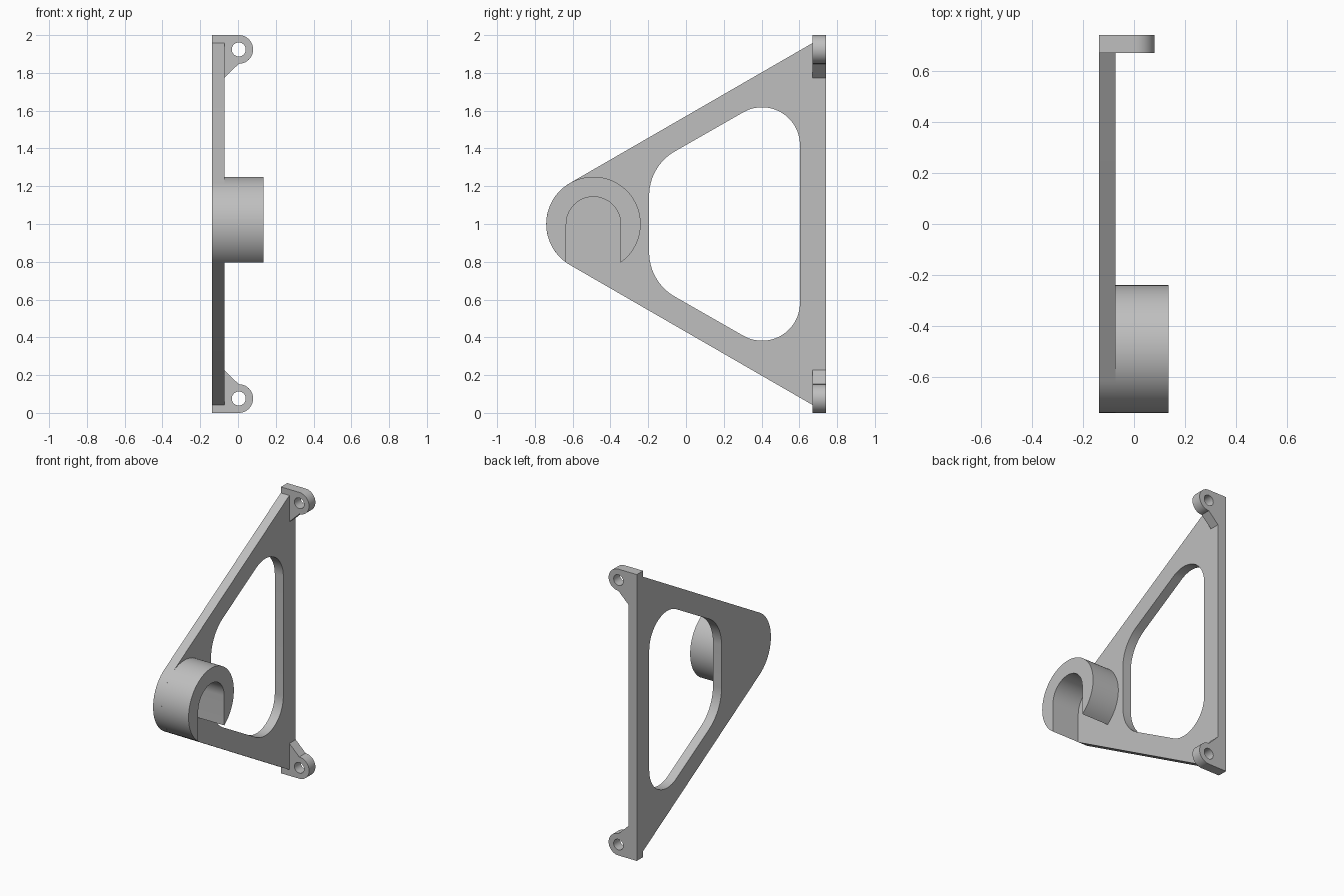
import bpy
import bmesh
from math import cos, sin, radians, acos, degrees
from mathutils import Vector

cube = bpy.data.objects.get("Cube")
if cube:
    bpy.data.objects.remove(cube, do_unlink=True)

grey = bpy.data.materials.new("plain grey")
grey.use_nodes = True
GREY = (0.52, 0.52, 0.52, 1)
grey.diffuse_color = GREY
grey.node_tree.nodes["Principled BSDF"].inputs["Base Color"].default_value = GREY


def arc(u, v, r, start, end, steps=24):
    """Points on an arc, angles in degrees."""
    angles = [radians(start + (end - start) * i / steps) for i in range(steps + 1)]
    return [(u + r * cos(a), v + r * sin(a)) for a in angles]


def flip(points):
    """Reflect a profile about mid height, reversing its order."""
    return [(u, 2 - v) for u, v in reversed(points)]


def prism(name, loops, axis, low, high):
    """Extrude an outline with optional holes along the x or y axis."""
    def place(u, v):
        return (low, u, v) if axis == "x" else (u, low, v)

    bm = bmesh.new()
    edges = []
    for loop in loops:
        verts = [bm.verts.new(place(u, v)) for u, v in loop]
        edges += [bm.edges.new((verts[i - 1], verts[i])) for i in range(len(verts))]
    bmesh.ops.triangle_fill(bm, edges=edges, use_beauty=True)
    result = bmesh.ops.extrude_face_region(bm, geom=bm.faces[:], use_keep_orig=True)
    moved = [g for g in result["geom"] if isinstance(g, bmesh.types.BMVert)]
    depth = high - low
    shift = Vector((depth, 0, 0)) if axis == "x" else Vector((0, depth, 0))
    bmesh.ops.translate(bm, verts=moved, vec=shift)
    bmesh.ops.recalc_face_normals(bm, faces=bm.faces[:])

    mesh = bpy.data.meshes.new(name)
    bm.to_mesh(mesh)
    bm.free()
    mesh.materials.append(grey)
    obj = bpy.data.objects.new(name, mesh)
    bpy.context.collection.objects.link(obj)
    bpy.ops.object.select_all(action="DESELECT")
    obj.select_set(True)
    bpy.context.view_layer.objects.active = obj
    bpy.ops.object.shade_smooth_by_angle(angle=radians(30))
    return obj


OUTER, INNER, TIP = -0.138, -0.072, 0.136    # plate faces and hook end
FRONT, BACK = 0.67, 0.74                     # depth of the mounting edge
HOOK_Y, HOOK_R, SLOT_R = -0.49, 0.25, 0.144

# Triangular side plate with a rounded window
upper_edge = [(BACK, 2), (FRONT, 2), (FRONT, 1.958)]
outline = upper_edge + arc(HOOK_Y, 1, HOOK_R, 120, 240, 40) + flip(upper_edge)
upper_window = arc(0.403, 1.418, 0.2, 0, 120) + arc(0.075, 1.15, 0.27, 120, 180)
window = upper_window + flip(upper_window)
prism("side_plate", [outline, window], "x", OUTER, INNER)

# Hook: a round boss with a slot open at the bottom
mouth = degrees(acos(SLOT_R / HOOK_R))
hook = arc(HOOK_Y, 1, HOOK_R, -mouth, 180 + mouth, 64) + arc(HOOK_Y, 1, SLOT_R, 180, 0, 40)
prism("hook", [hook], "x", INNER, TIP)

# Screw tabs with holes, mirrored top and bottom
tab = [(INNER, 1.774), (0.004, 1.848)] + arc(0.004, 1.924, 0.076, -80, 90, 30) + [(INNER, 2)]
hole = arc(0.004, 1.924, 0.037, 0, 350, 35)
prism("upper_tab", [tab, hole], "y", FRONT, BACK)
prism("lower_tab", [flip(tab), flip(hole)], "y", FRONT, BACK)
